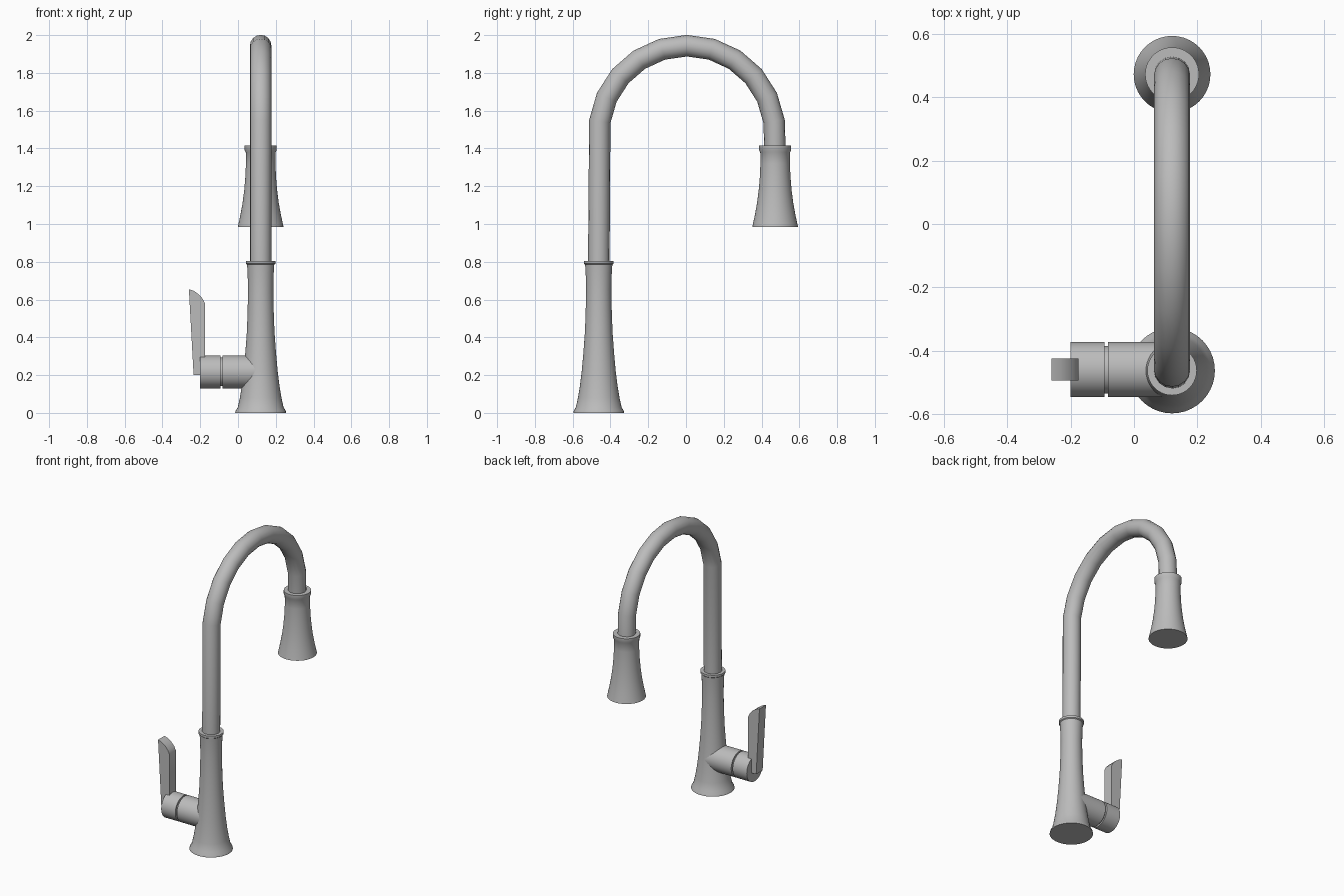
import bpy, bmesh, math
from mathutils import Matrix, Vector

cube = bpy.data.objects.get("Cube")
if cube:
    bpy.data.objects.remove(cube, do_unlink=True)

metal = bpy.data.materials.new("brushed grey metal")
metal.use_nodes = True
grey = (0.5, 0.5, 0.5, 1)
metal.diffuse_color = grey
metal.node_tree.nodes["Principled BSDF"].inputs["Base Color"].default_value = grey

X, Y_BASE, Y_HEAD = 0.12, -0.462, 0.472
Z_LEVER = 0.217


def finish(obj, angle=35):
    """Give the object its material and smooth it, keeping sharp rims."""
    obj.data.materials.clear()
    obj.data.materials.append(metal)
    bpy.ops.object.select_all(action='DESELECT')
    obj.select_set(True)
    bpy.context.view_layer.objects.active = obj
    bpy.ops.object.shade_smooth_by_angle(angle=math.radians(angle))


def mesh_object(name, bm):
    bmesh.ops.recalc_face_normals(bm, faces=bm.faces)
    mesh = bpy.data.meshes.new(name)
    bm.to_mesh(mesh)
    bm.free()
    obj = bpy.data.objects.new(name, mesh)
    bpy.context.collection.objects.link(obj)
    return obj


def lathe(name, profile, matrix, sides=40):
    """Closed solid turned from (radius, height) points around local z."""
    bm = bmesh.new()
    rings = []
    for r, h in profile:
        angles = [math.tau * i / sides for i in range(sides)]
        rings.append([bm.verts.new((r * math.cos(a), r * math.sin(a), h)) for a in angles])
    for low, high in zip(rings, rings[1:]):
        for i in range(sides):
            j = (i + 1) % sides
            bm.faces.new((low[i], low[j], high[j], high[i]))
    bm.faces.new(rings[0])
    bm.faces.new(rings[-1])
    bm.transform(matrix)
    obj = mesh_object(name, bm)
    finish(obj)
    return obj


# Flared body standing on the counter
lathe("base_body",
      [(0.135, 0), (0.132, 0.012), (0.121, 0.03), (0.11, 0.08), (0.1, 0.14),
       (0.09, 0.22), (0.081, 0.32), (0.073, 0.43), (0.069, 0.54),
       (0.067, 0.65), (0.069, 0.74), (0.072, 0.785), (0.078, 0.79), (0.078, 0.805)],
      Matrix.Translation((X, Y_BASE, 0)))

# Flared spray head hanging from the spout
lathe("spray_head",
      [(0.121, 0.985), (0.118, 0.998), (0.107, 1.05), (0.096, 1.11), (0.087, 1.18),
       (0.081, 1.25), (0.078, 1.32), (0.079, 1.38), (0.085, 1.39), (0.085, 1.415)],
      Matrix.Translation((X, Y_HEAD, 0)))

# Gooseneck tube: upright, ten-step arch, short drop
mid_y, arch_z, arch_r = 0.005, 1.478, 0.466
path = [(Y_BASE, 0.75)]
for i in range(-5, 6):
    a = math.radians(16.4 * i)
    path.append((mid_y + arch_r * math.sin(a), arch_z + arch_r * math.cos(a)))
path.append((Y_HEAD, 1.35))
curve = bpy.data.curves.new("spout_tube", 'CURVE')
curve.dimensions = '3D'
curve.bevel_depth = 0.057
curve.bevel_resolution = 6
curve.use_fill_caps = True
spline = curve.splines.new('POLY')
spline.points.add(len(path) - 1)
for point, (y, z) in zip(spline.points, path):
    point.co = (X, y, z, 1)
spout = bpy.data.objects.new("spout_tube", curve)
bpy.context.collection.objects.link(spout)
bpy.ops.object.select_all(action='DESELECT')
spout.select_set(True)
bpy.context.view_layer.objects.active = spout
bpy.ops.object.convert(target='MESH')
finish(bpy.context.view_layer.objects.active)

# Valve barrel on the side, with a narrow groove before the turning cap
sideways = Matrix.Translation((0, Y_BASE + 0.003, Z_LEVER)) @ Matrix.Rotation(math.pi / 2, 4, 'Y')
for name, radius, start, end in (("valve_barrel", 0.087, -0.082, X),
                                 ("valve_groove", 0.075, -0.1, -0.07),
                                 ("valve_cap", 0.087, -0.2, -0.093)):
    lathe(name, [(radius, start), (radius, end)], sideways)

# Tapered lever with a rounded top, extruded across its width
outline = [(-0.235, 0.2), (-0.175, 0.2), (-0.175, 0.58), (-0.186, 0.603),
           (-0.206, 0.626), (-0.232, 0.645), (-0.26, 0.655)]
bm = bmesh.new()
face = bm.faces.new([bm.verts.new((x, Y_BASE - 0.032, z)) for x, z in outline])
side = bmesh.ops.extrude_face_region(bm, geom=[face])
moved = [v for v in side["geom"] if isinstance(v, bmesh.types.BMVert)]
bmesh.ops.translate(bm, verts=moved, vec=Vector((0, 0.07, 0)))
finish(mesh_object("lever", bm))
